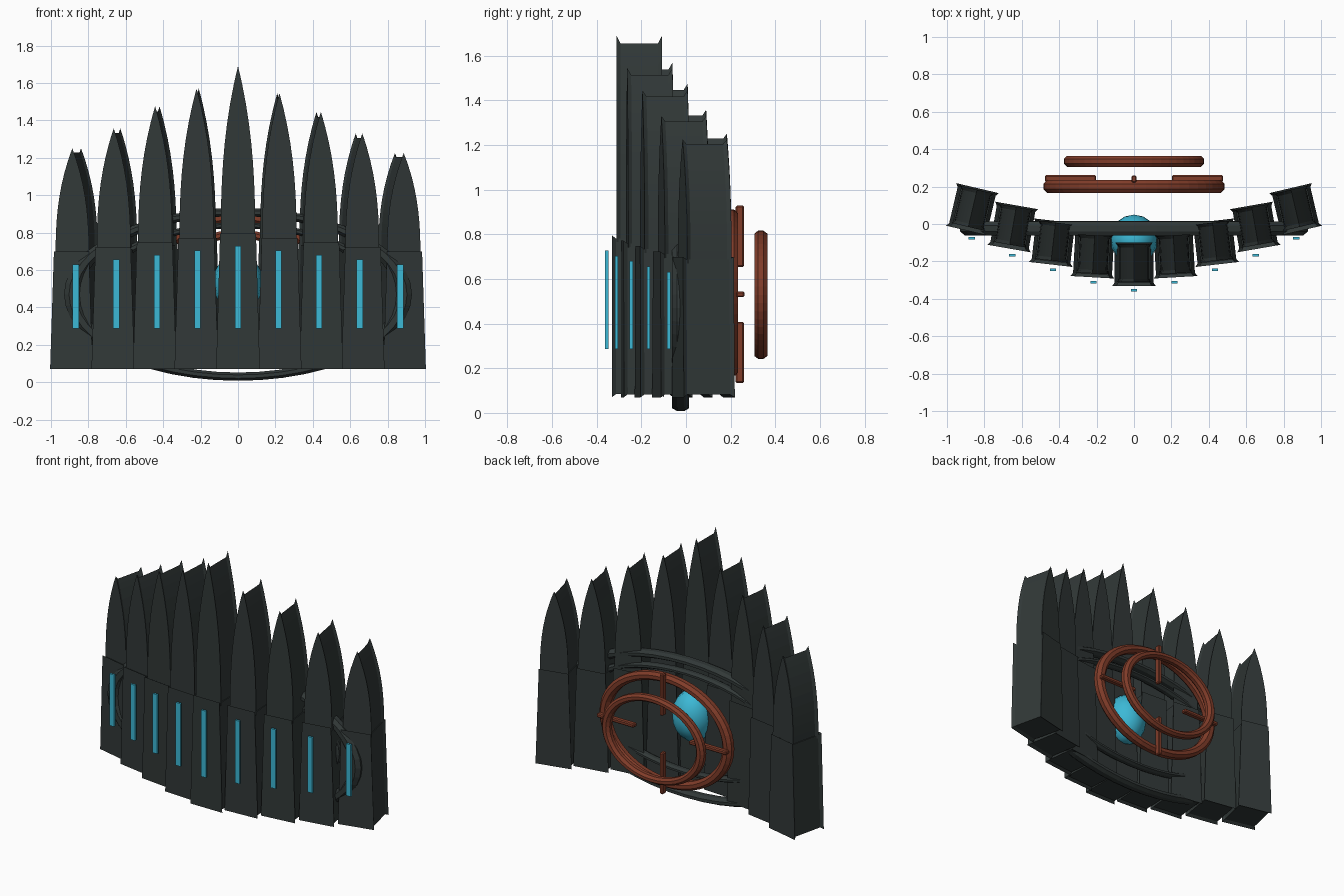
import bpy, bmesh, math
from mathutils import Matrix, Vector

if "Cube" in bpy.data.objects:
    bpy.data.objects.remove(bpy.data.objects["Cube"])


def material(name, rgb):
    m = bpy.data.materials.new(name)
    m.diffuse_color = (*rgb, 1)
    m.use_nodes = True
    m.node_tree.nodes["Principled BSDF"].inputs["Base Color"].default_value = m.diffuse_color
    return m


DARK = material("dark slate", (0.031, 0.040, 0.039))
CYAN = material("glowing cyan", (0.045, 0.48, 0.67))
RUST = material("rust red", (0.215, 0.045, 0.022))


def finish(bm, name, mat, smooth=False):
    bmesh.ops.recalc_face_normals(bm, faces=bm.faces)
    me = bpy.data.meshes.new(name)
    bm.to_mesh(me)
    bm.free()
    me.materials.append(mat)
    ob = bpy.data.objects.new(name, me)
    bpy.context.collection.objects.link(ob)
    if smooth:
        for p in me.polygons:
            p.use_smooth = True
    return ob


def flanged(name, outline, depth, kx, kz, zc, place):
    """Extruded outline whose waist is drawn in between two full-size end faces."""
    bm = bmesh.new()
    rows = []
    for y, inset in ((-depth, 0), (-depth + 0.018, 1), (depth - 0.018, 1), (depth, 0)):
        sx, sz = (kx, kz) if inset else (1, 1)
        rows.append([bm.verts.new(place @ Vector((x * sx, y, zc + (z - zc) * sz)))
                     for x, z in outline])
    n = len(outline)
    for a, b in zip(rows, rows[1:]):
        for i in range(n):
            j = (i + 1) % n
            bm.faces.new((a[i], a[j], b[j], b[i]))
    bm.faces.new(rows[0])
    bm.faces.new(rows[-1][::-1])
    return finish(bm, name, DARK)


def ring(name, a, b, y, z, tube_x, tube_z, tube_y, mat, seg=48, sides=8):
    """Elliptical upright ring with an eight-sided section; a and b are outer radii."""
    bm = bmesh.new()
    loops = []
    for i in range(seg):
        t = 2 * math.pi * i / seg
        loop = []
        for k in range(sides):
            p = 2 * math.pi * (k + 0.5) / sides
            u = math.cos(p) / math.cos(math.pi / sides)
            v = math.sin(p) / math.cos(math.pi / sides)
            loop.append(bm.verts.new(((a - tube_x + tube_x * u) * math.cos(t),
                                      y + tube_y * v,
                                      z + (b - tube_z + tube_z * u) * math.sin(t))))
        loops.append(loop)
    for i in range(seg):
        p, q = loops[i], loops[(i + 1) % seg]
        for k in range(sides):
            m = (k + 1) % sides
            bm.faces.new((p[k], p[m], q[m], q[k]))
    return finish(bm, name, mat)


def box(name, centre, size, mat, bevel=0):
    bm = bmesh.new()
    bmesh.ops.create_cube(bm, size=1, matrix=Matrix.Translation(centre) @ Matrix.Diagonal((*size, 1)))
    if bevel:
        bmesh.ops.bevel(bm, geom=bm.edges[:], offset=bevel, segments=1, affect='EDGES')
    return finish(bm, name, mat)


# Curved wall of nine pillars, each a tapered base, a pointed spire and a light strip
FIN_Y = (-0.215, -0.168, -0.100, -0.016, 0.078)
STRIP_Y = (-0.355, -0.312, -0.245, -0.168, -0.077)
TIP_LEFT = (1.69, 1.57, 1.475, 1.357, 1.25)
TIP_RIGHT = (1.69, 1.545, 1.445, 1.33, 1.225)

for s in range(-4, 5):
    i = abs(s)
    place = Matrix.Translation((s * 0.2160, FIN_Y[i], 0)) @ Matrix.Rotation(math.radians(3.3 * s), 4, 'Z')
    top = 0.795 - 0.024 * i
    base = [(-0.117, 0.07), (0.117, 0.07), (0.096, top), (-0.096, top)]
    flanged("pillar_base", base, 0.117, 0.89, 0.962, (top + 0.07) / 2, place)

    tip = (TIP_LEFT if s < 0 else TIP_RIGHT)[i]
    z0 = top - 0.03
    steps = [k / 9 for k in range(9)] + [0.95]
    side = [(0.092 * (1 - t ** 2.5), z0 + (tip - z0) * t) for t in steps]
    outline = side + [(0, tip)] + [(-x, z) for x, z in reversed(side)]
    flanged("spire", outline, 0.102, 0.87, 0.962, z0,
            place @ Matrix.Translation((0, 0.006, 0)))

    strip_top = 0.728 - 0.0243 * i
    box("light_strip", (s * 0.2167, STRIP_Y[i], (0.287 + strip_top) / 2),
        (0.034, 0.014, strip_top - 0.287), CYAN)

# Dark oval hoops tying the pillars together
ring("outer_hoop", 0.93, 0.462, -0.024, 0.47, 0.045, 0.022, 0.038, DARK)
ring("inner_hoop", 0.76, 0.345, -0.012, 0.51, 0.035, 0.016, 0.028, DARK)

# Floating rust rings at the back
ring("large_ring", 0.485, 0.374, 0.2, 0.537, 0.034, 0.027, 0.034, RUST)
ring("small_ring", 0.375, 0.287, 0.335, 0.529, 0.029, 0.022, 0.029, RUST)

# Four short spokes behind the large ring
for s in (-1, 1):
    box("side_spoke", (s * 0.339, 0.243, 0.531), (0.274, 0.036, 0.026), RUST, 0.006)
    box("upright_spoke", (0, 0.241, 0.531 + s * 0.26), (0.026, 0.038, 0.274), RUST, 0.006)

# Glowing core behind the central pillar
core = bmesh.new()
bmesh.ops.create_uvsphere(core, u_segments=16, v_segments=8, radius=1,
                          matrix=Matrix.Translation((0, -0.08, 0.532))
                          @ Matrix.Diagonal((0.13, 0.13, 0.17, 1))
                          @ Matrix.Rotation(math.pi / 2, 4, 'X'))
finish(core, "core", CYAN, smooth=True)
